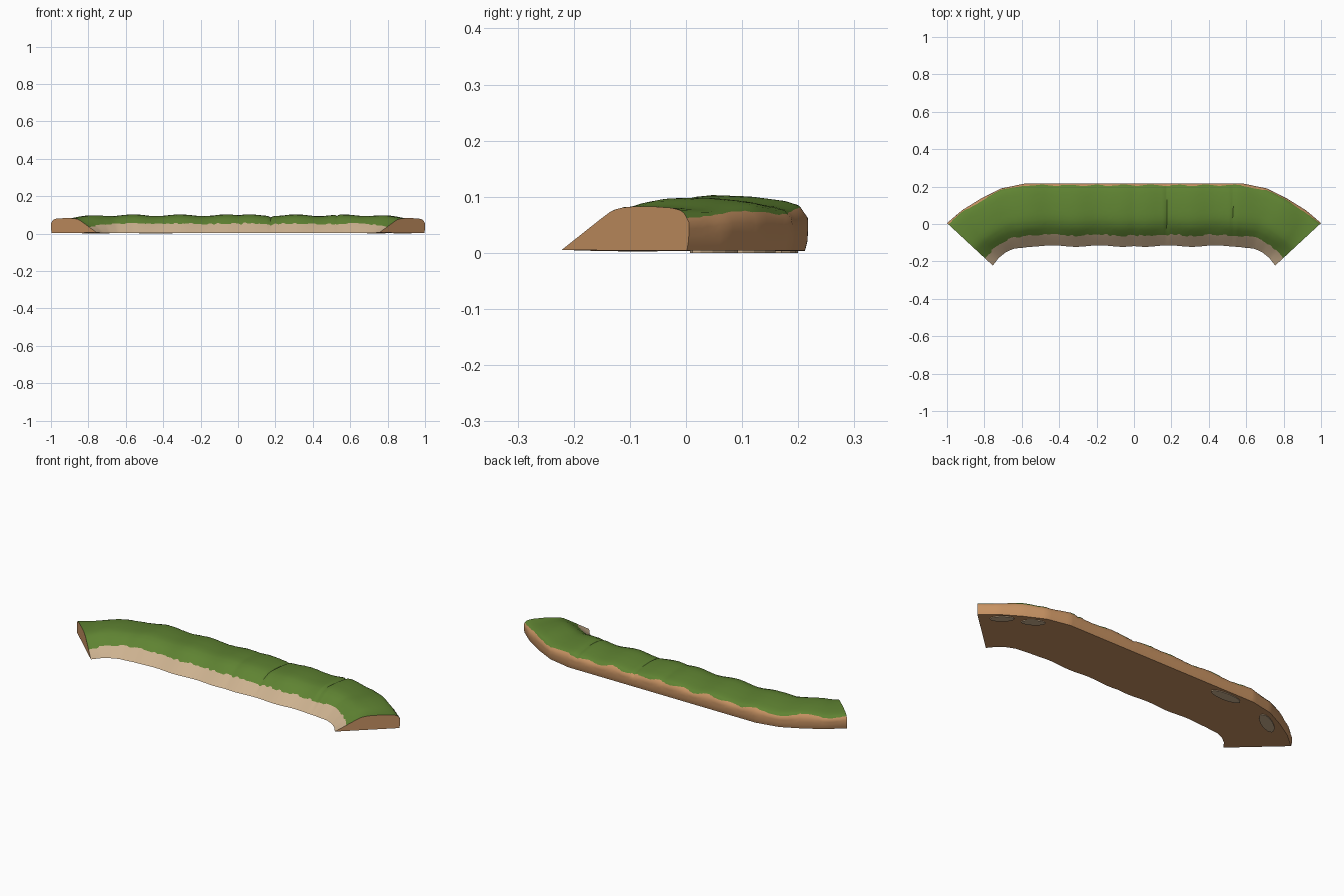
import bpy, bmesh, math, random
from mathutils import Vector, Matrix

if "Cube" in bpy.data.objects:
    bpy.data.objects.remove(bpy.data.objects["Cube"])

random.seed(4)


def material(name, rgb):
    m = bpy.data.materials.new(name)
    lin = [(c / 255 / 12.92) if c < 10 else ((c / 255 + 0.055) / 1.055) ** 2.4 for c in rgb]
    m.diffuse_color = (*lin, 1)
    m.use_nodes = True
    m.node_tree.nodes["Principled BSDF"].inputs["Base Color"].default_value = m.diffuse_color
    return m


SAND = material("sand", (205, 178, 144))
GRASS = material("grass", (95, 131, 50))
EARTH = material("earth", (200, 147, 99))

# Plan outline keys: (front x, front y, back x, back y), left end to middle
KEYS = [(-0.755, -0.222, -1.0, 0.005), (-0.725, -0.185, -0.92, 0.073),
        (-0.685, -0.155, -0.82, 0.135), (-0.64, -0.133, -0.71, 0.19),
        (-0.56, -0.118, -0.58, 0.217)]
KEYS += [(-a, b, -c, d) for a, b, c, d in reversed(KEYS)]

# Cross-section keys: (distance from front, height in middle, height at the ends)
PROFILE = [(0, .003, .005), (.1, .032, .023), (.2, .060, .041), (.3, .083, .059),
           (.4, .095, .076), (.5, .0985, .082), (.7, .096, .083), (.88, .088, .080),
           (.955, .080, .074), (1, .060, .056), (1, .025, .025), (.985, .004, .004)]


def sample(table, s):
    s = max(0, min(s, len(table) - 1.0001))
    i = int(s)
    return [a + (b - a) * (s - i) for a, b in zip(table[i], table[i + 1])]


def point(k, s):
    """Surface point at outline position k and cross-section position s."""
    fx, fy, bx, by = sample(KEYS, k)
    u, zm, ze = sample(PROFILE, s)
    d = min(k, len(KEYS) - 1 - k)
    w = min(1, d / 2.5)
    w = w * w * (3 - 2 * w)
    p = Vector((fx, fy, 0)).lerp(Vector((bx, by, 0)), u)
    x = p.x
    wave = math.cos(2 * math.pi * (abs(x) - 0.06) / 0.25) * min(1, d)
    p.y -= 0.004 * wave * (1 - u)
    p.z = ze + (zm - ze) * w
    high = min(1, p.z / 0.08)
    p.z += 0.0045 * wave * high * high
    # narrow joints between the sections
    for seam in (0.175, 0.53):
        p.z -= 0.007 * high * math.exp(-((x - seam) / 0.008) ** 2)
    return p


# Stations: even in the corners, finer along the straight
n = len(KEYS) - 1
mid = n // 2
stations = [i / 6 for i in range(mid * 6)]
stations += [mid + i / 110 for i in range(110)]
stations += [mid + 1 + i / 6 for i in range(mid * 6 + 1)]

bm = bmesh.new()
rows = []
front_edge = back_edge = 0
for i, k in enumerate(stations):
    if i % 2 == 0:   # ragged edges of the grass
        front_edge = 1.75 + random.uniform(-.14, .14)
        back_edge = 8.35 + 0.25 * math.sin(i * 0.45) + random.uniform(-.08, .08)
    s_values = [front_edge * j / 4 for j in range(4)]
    s_values += [front_edge + (back_edge - front_edge) * j / 16 for j in range(16)]
    s_values += [back_edge + (11 - back_edge) * j / 6 for j in range(7)]
    rows.append([bm.verts.new(point(k, s)) for s in s_values])

# Skin: sand slope, grass top, earth back and underside
count = len(rows[0])
for a, b in zip(rows, rows[1:]):
    for j in range(count):
        f = bm.faces.new((a[j], b[j], b[(j + 1) % count], a[(j + 1) % count]))
        f.material_index = 0 if j < 4 else 1 if j < 20 else 2
for end in (rows[0], list(reversed(rows[-1]))):
    bm.faces.new(end).material_index = 2
bmesh.ops.recalc_face_normals(bm, faces=bm.faces)

mesh = bpy.data.meshes.new("grassy_bank")
bm.to_mesh(mesh)
bm.free()
for m in (SAND, GRASS, EARTH):
    mesh.materials.append(m)
bank = bpy.data.objects.new("grassy_bank", mesh)
bpy.context.collection.objects.link(bank)
bpy.context.view_layer.objects.active = bank
bank.select_set(True)
bpy.ops.object.shade_smooth_by_angle(angle=math.radians(45))

# Sand patches showing through the underside
bm = bmesh.new()
for x, y, rx, ry, turn in ((-.76, .10, .09, .03, .6), (-.44, .17, .09, .03, 0),
                           (.74, .12, .06, .025, -.6), (.88, .05, .06, .025, -.7)):
    bmesh.ops.create_cone(bm, cap_ends=True, segments=12, radius1=1, radius2=1, depth=.005,
                          matrix=Matrix.Translation((x, y, .0025))
                          @ Matrix.Rotation(turn, 4, 'Z') @ Matrix.Diagonal((rx, ry, 1, 1)))
mesh = bpy.data.meshes.new("underside_patches")
bm.to_mesh(mesh)
bm.free()
mesh.materials.append(SAND)
bpy.context.collection.objects.link(bpy.data.objects.new("underside_patches", mesh))
